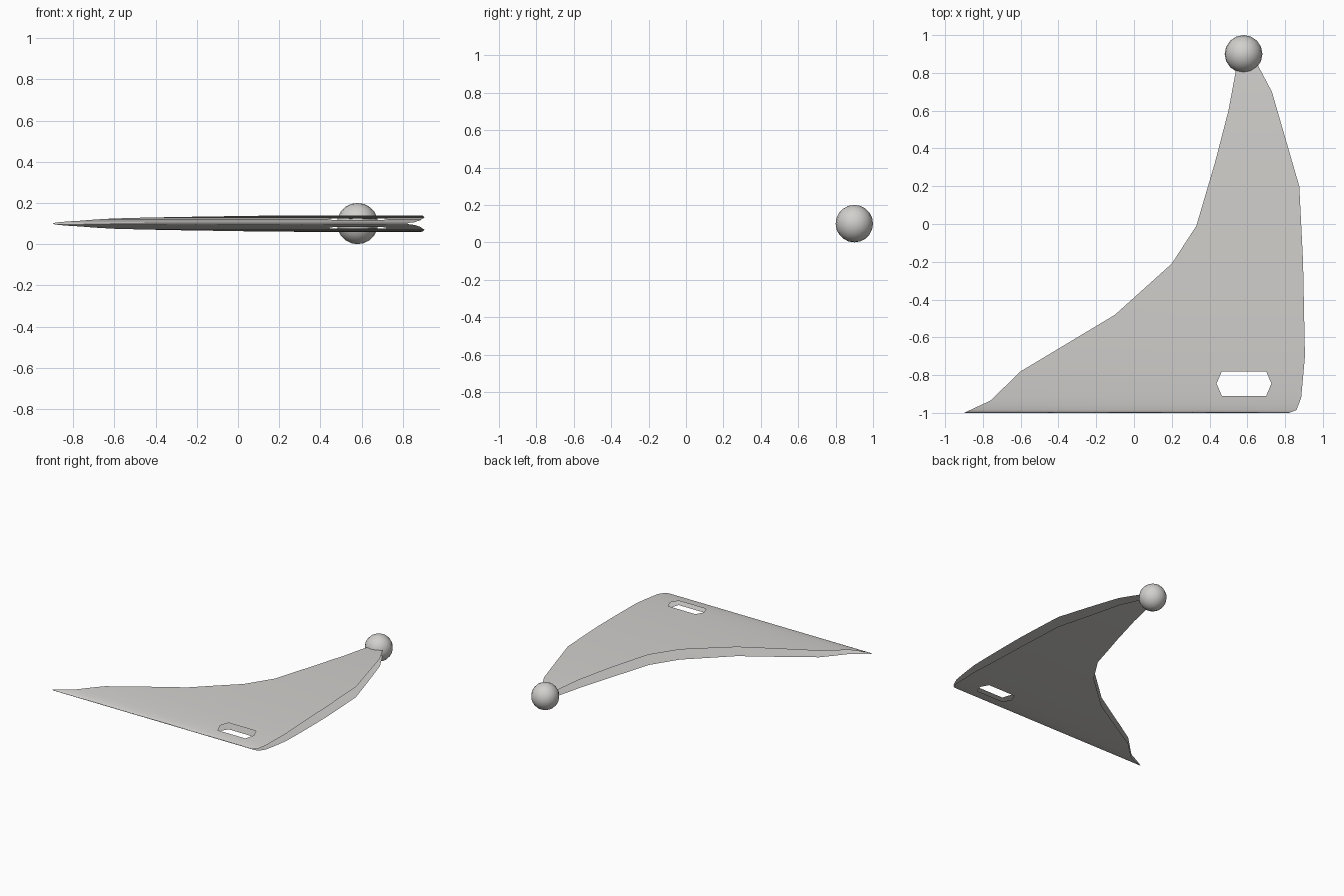
import bpy, bmesh, math

if "Cube" in bpy.data.objects:
    bpy.data.objects.remove(bpy.data.objects["Cube"])

grey = bpy.data.materials.new("soft_grey")
grey.diffuse_color = (0.64, 0.63, 0.61, 1)
grey.use_nodes = True
grey.node_tree.nodes["Principled BSDF"].inputs["Base Color"].default_value = grey.diffuse_color

# outline of the flat bent cone, as (y, x) along each edge
LEFT = [(-1, -0.9), (-0.935, -0.76), (-0.78, -0.6), (-0.48, -0.1), (-0.21, 0.2),
        (-0.01, 0.33), (0.33, 0.43), (0.6, 0.5), (0.87, 0.55)]
RIGHT = [(-1, 0.82), (-0.985, 0.86), (-0.92, 0.885), (-0.7, 0.905), (-0.2, 0.895),
         (0.2, 0.875), (0.7, 0.73), (0.87, 0.64)]
# hexagonal opening: y -> (left x, right x)
HOLE = {-0.91: (0.465, 0.7), -0.845: (0.437, 0.727), -0.78: (0.465, 0.7)}


def edge_x(table, y):
    for (y0, x0), (y1, x1) in zip(table, table[1:]):
        if y <= y1:
            return x0 + (x1 - x0) * (y - y0) / (y1 - y0)
    return table[-1][1]


rows = sorted({y for y, _ in LEFT + RIGHT} | set(HOLE) |
              {-0.995, -0.96, -0.6, -0.35, 0.1, 0.45, 0.8})

# upper and lower bowed sheets, meeting along the front edge, open at the sides
bm = bmesh.new()
for side in (1, -1):
    grid = []
    for y in rows:
        l, r = edge_x(LEFT, y), edge_x(RIGHT, y)
        a, b = HOLE.get(y, (l + (r - l) * 0.4, l + (r - l) * 0.7))
        z = 0.1 + side * 0.04 * math.sqrt(max(0, 1 - y * y))
        grid.append([bm.verts.new((x, y, z)) for x in (l, a, b, r)])
    for i in range(len(rows) - 1):
        for c in range(3):
            if c == 1 and rows[i] in HOLE and rows[i + 1] in HOLE:
                continue
            q = [grid[i][c], grid[i][c + 1], grid[i + 1][c + 1], grid[i + 1][c]]
            bm.faces.new(q if side > 0 else q[::-1])
bmesh.ops.remove_doubles(bm, verts=bm.verts, dist=0.0005)
me = bpy.data.meshes.new("flattened_cone")
bm.to_mesh(me)
bm.free()
cone = bpy.data.objects.new("flattened_cone", me)
bpy.context.collection.objects.link(cone)

# ball on the tip
bpy.ops.mesh.primitive_uv_sphere_add(segments=16, ring_count=10, radius=0.1,
                                     location=(0.58, 0.9, 0.1))
ball = bpy.context.object
ball.name = "tip_ball"

for ob in (cone, ball):
    ob.data.materials.append(grey)
    for p in ob.data.polygons:
        p.use_smooth = True
